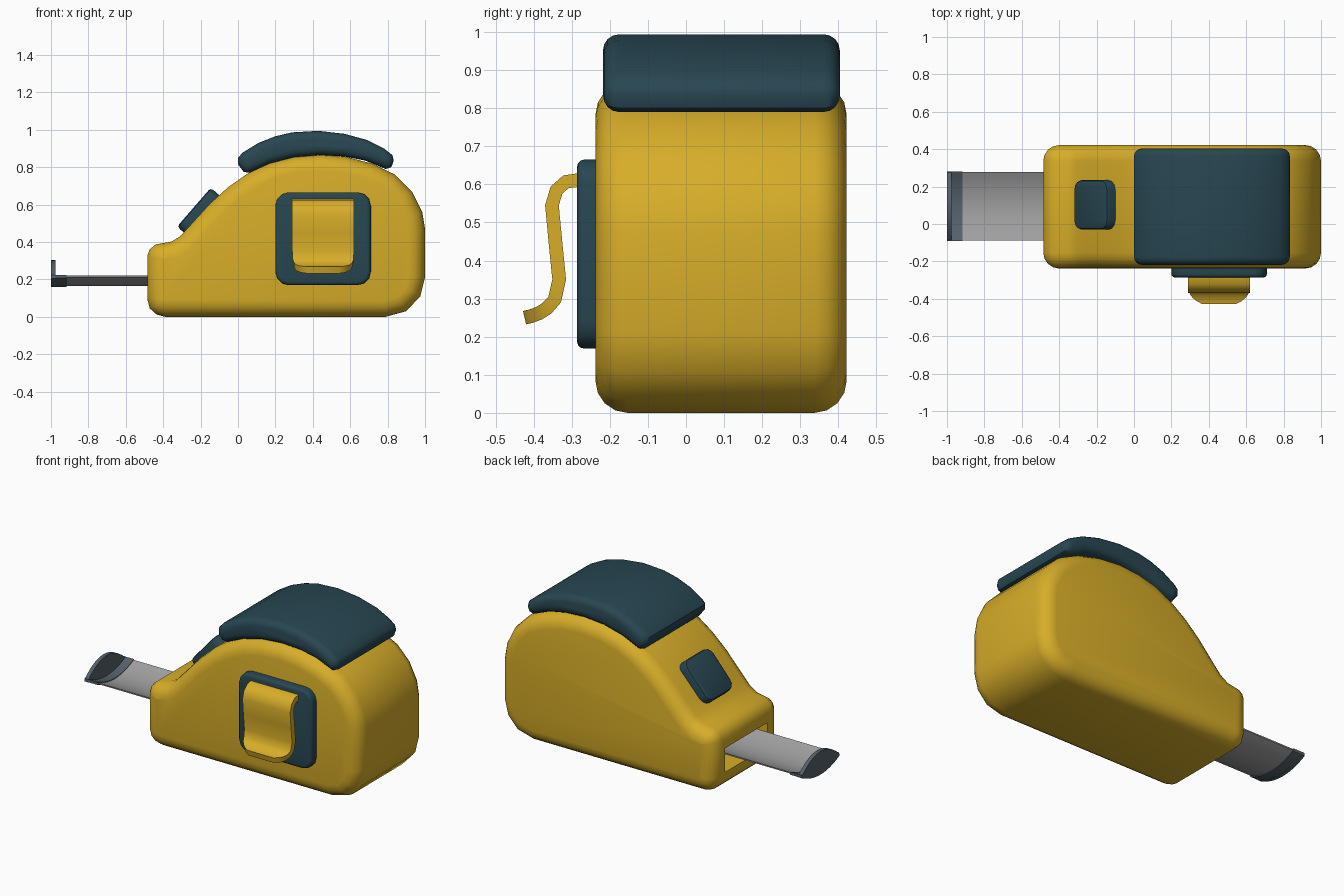
import bpy, bmesh, math
from mathutils import Matrix

if "Cube" in bpy.data.objects:
    bpy.data.objects.remove(bpy.data.objects["Cube"])


def material(name, rgb):
    m = bpy.data.materials.new(name)
    m.diffuse_color = (*rgb, 1)
    m.use_nodes = True
    m.node_tree.nodes["Principled BSDF"].inputs["Base Color"].default_value = m.diffuse_color
    return m


YELLOW = material("yellow plastic", (0.68, 0.42, 0.022))
TEAL = material("dark teal rubber", (0.021, 0.062, 0.083))
GREY = material("tape grey", (0.35, 0.35, 0.35))
SLATE = material("hook slate", (0.09, 0.12, 0.145))


def finish(bm, name, mat, angle=40):
    bmesh.ops.recalc_face_normals(bm, faces=bm.faces)
    me = bpy.data.meshes.new(name)
    bm.to_mesh(me)
    bm.free()
    me.materials.append(mat)
    ob = bpy.data.objects.new(name, me)
    bpy.context.collection.objects.link(ob)
    smooth(ob, angle)
    return ob


def smooth(ob, angle=40):
    bpy.ops.object.select_all(action='DESELECT')
    ob.select_set(True)
    bpy.context.view_layer.objects.active = ob
    bpy.ops.object.shade_smooth_by_angle(angle=math.radians(angle))


def extrude(points, offset):
    """Closed 3D outline swept along an offset."""
    bm = bmesh.new()
    face = bm.faces.new([bm.verts.new(p) for p in points])
    new = bmesh.ops.extrude_face_region(bm, geom=[face])["geom"]
    bmesh.ops.translate(bm, vec=offset,
                        verts=[v for v in new if isinstance(v, bmesh.types.BMVert)])
    bmesh.ops.recalc_face_normals(bm, faces=bm.faces)
    return bm


def bevel_rims(bm, width, segments):
    """Round the edges around the two flat end caps (facing y)."""
    rims = [e for e in bm.edges if sum(abs(f.normal.y) > 0.9 for f in e.link_faces) == 1]
    bmesh.ops.bevel(bm, geom=rims, offset=width, segments=segments, profile=0.5,
                    affect='EDGES', clamp_overlap=False)


def box(size, centre):
    bm = bmesh.new()
    bmesh.ops.create_cube(bm, size=1)
    bmesh.ops.scale(bm, vec=size, verts=bm.verts)
    bmesh.ops.translate(bm, vec=centre, verts=bm.verts)
    return bm


# Case: side profile with rounded rims
profile = [(-0.39, 0), (-0.435, 0.012), (-0.472, 0.045), (-0.485, 0.095),
           (-0.485, 0.325), (-0.472, 0.36), (-0.44, 0.387), (-0.395, 0.395),
           (-0.355, 0.402), (-0.31, 0.43), (-0.25, 0.495), (-0.15, 0.605), (-0.05, 0.695),
           (0.05, 0.765), (0.17, 0.825), (0.3, 0.857), (0.44, 0.868), (0.58, 0.855),
           (0.72, 0.818), (0.84, 0.76), (0.93, 0.67), (0.985, 0.56), (1.0, 0.47),
           (1.0, 0.21), (0.975, 0.11), (0.9, 0.03), (0.79, 0)]
bm = extrude([(x, -0.238, z) for x, z in profile], (0, 0.66, 0))
bevel_rims(bm, 0.085, 4)
case = finish(bm, "case", YELLOW)

# Tape mouth cut into the nose
cutter = finish(box((0.3, 0.42, 0.15), (-0.45, 0.095, 0.19)), "mouth_cutter", YELLOW)
cutter.hide_render = True
mod = case.modifiers.new("mouth", 'BOOLEAN')
mod.operation, mod.object, mod.solver = 'DIFFERENCE', cutter, 'EXACT'
bpy.context.view_layer.objects.active = case
bpy.ops.object.modifier_apply(modifier="mouth")
bpy.data.objects.remove(cutter)
smooth(case)

# Rubber cap over the top
cap = [(0.03, 0.775), (0.0, 0.815), (0.0, 0.85), (0.025, 0.878), (0.11, 0.93), (0.2, 0.965),
       (0.29, 0.986), (0.43, 0.994), (0.57, 0.978), (0.69, 0.945), (0.78, 0.9),
       (0.825, 0.865), (0.833, 0.835), (0.82, 0.8), (0.79, 0.79),
       (0.68, 0.835), (0.57, 0.857), (0.44, 0.865), (0.3, 0.853), (0.17, 0.82), (0.06, 0.77)]
bm = extrude([(x, -0.218, z) for x, z in cap], (0, 0.622, 0))
bevel_rims(bm, 0.042, 4)
finish(bm, "top_cap", TEAL)

# Lock button on the sloping nose
bm = box((0.275, 0.265, 0.1), (0, 0, 0))
bmesh.ops.bevel(bm, geom=[e for e in bm.edges
                          if abs(e.verts[0].co.z - e.verts[1].co.z) > 0.05],
                offset=0.05, segments=3, profile=0.5, affect='EDGES')
top = [e for e in bm.edges if all(v.co.z > 0.04 for v in e.verts)]
bmesh.ops.bevel(bm, geom=top, offset=0.018, segments=2, profile=0.5, affect='EDGES')
bmesh.ops.transform(bm, verts=bm.verts, matrix=Matrix.Translation((-0.198, 0.102, 0.553))
                    @ Matrix.Rotation(math.radians(-49), 4, 'Y'))
finish(bm, "lock_button", TEAL)

# Clip backing plate on the front
outline = []
for sx, sz, start in ((1, 1, 0), (-1, 1, 90), (-1, -1, 180), (1, -1, 270)):
    for k in range(4):
        a = math.radians(start + 30 * k)
        outline.append((0.455 + sx * 0.185 + 0.07 * math.cos(a), -0.286,
                        0.417 + sz * 0.178 + 0.07 * math.sin(a)))
bm = extrude(outline, (0, 0.1, 0))
bevel_rims(bm, 0.018, 3)
finish(bm, "clip_plate", TEAL)

# Belt clip: bent strip (y, z, half width) with a rounded tongue
path = [(-0.275, 0.612, 0.165), (-0.315, 0.607, 0.165), (-0.34, 0.585, 0.165),
        (-0.352, 0.545, 0.165), (-0.343, 0.45, 0.165), (-0.333, 0.35, 0.165),
        (-0.345, 0.297, 0.162), (-0.365, 0.275, 0.155), (-0.385, 0.262, 0.143),
        (-0.407, 0.254, 0.12), (-0.424, 0.25, 0.09)]
bm = bmesh.new()
previous = None
rings = []
for i, (y, z, w) in enumerate(path):
    a, b = path[max(i - 1, 0)], path[min(i + 1, len(path) - 1)]
    dy, dz = b[0] - a[0], b[1] - a[1]
    n = math.hypot(dy, dz) / 0.018
    ny, nz = -dz / n, dy / n
    rings.append([bm.verts.new((0.455 + sx * w, y + s * ny, z + s * nz))
                  for sx, s in ((-1, -1), (1, -1), (1, 1), (-1, 1))])
for r, q in zip(rings, rings[1:]):
    for k in range(4):
        bm.faces.new((r[k], r[(k + 1) % 4], q[(k + 1) % 4], q[k]))
bm.faces.new(rings[0])
bm.faces.new(rings[-1])
finish(bm, "belt_clip", YELLOW)


def trough(x0, length, bottom, top, half, name, mat):
    """Strip along x whose cross-section lies between two height curves."""
    ts = [i / 6 - 1 for i in range(13)]
    pts = [(x0, 0.095 + half * t, bottom(t)) for t in ts]
    pts += [(x0, 0.095 + half * t, top(t)) for t in reversed(ts)]
    finish(extrude(pts, (length, 0, 0)), name, mat)


# Curved steel tape and its end hook
trough(-0.995, 0.72, lambda t: 0.165 + 0.047 * t * t,
       lambda t: 0.173 + 0.047 * t * t, 0.184, "tape", GREY)
trough(-0.998, 0.08, lambda t: 0.159 + 0.047 * t * t,
       lambda t: 0.177 + 0.047 * t * t, 0.186, "hook_base", SLATE)
trough(-1.0, 0.025, lambda t: 0.158 + 0.047 * t * t,
       lambda t: 0.303 - 0.085 * t * t, 0.186, "end_hook", SLATE)
